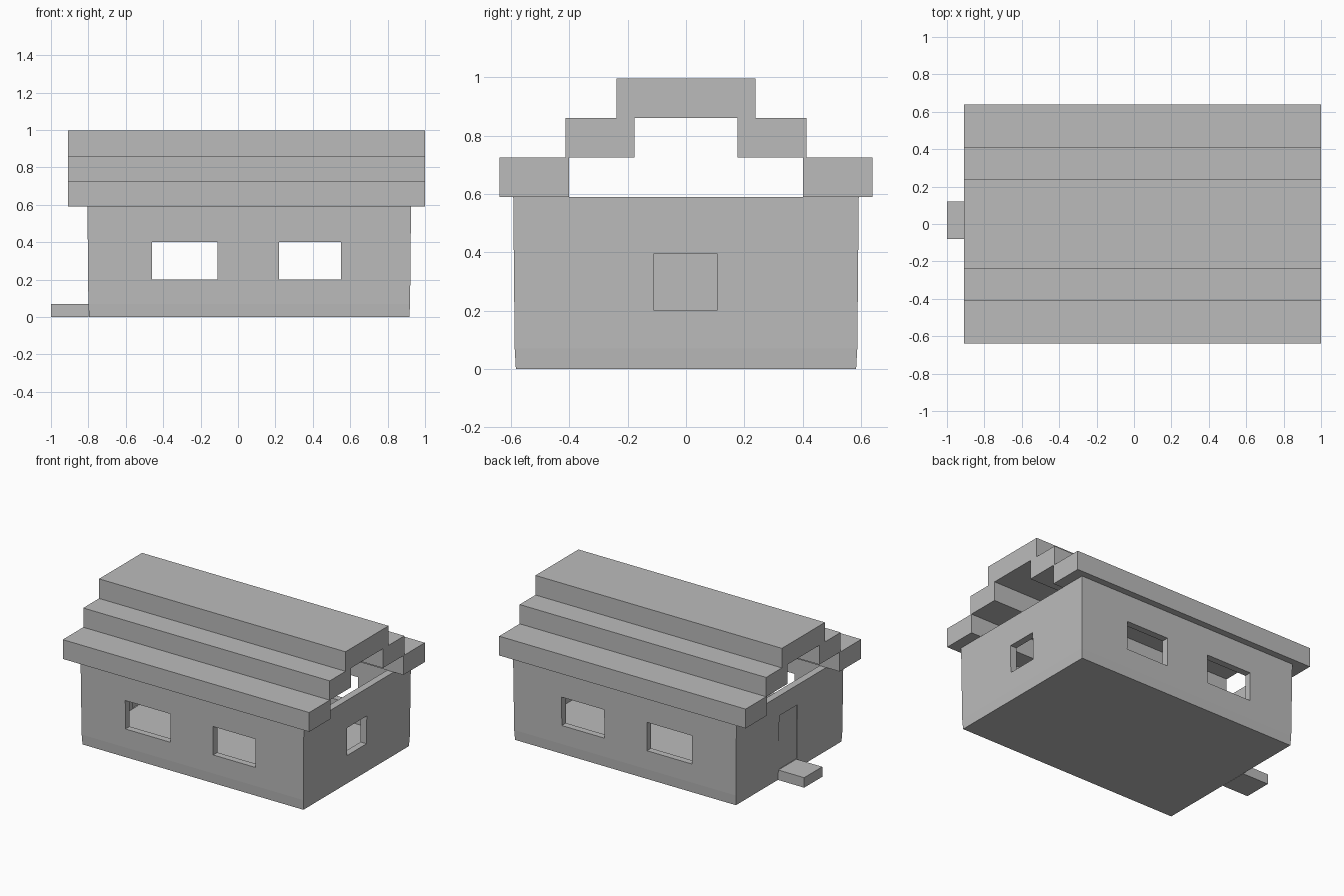
import bpy, bmesh

if "Cube" in bpy.data.objects:
    bpy.data.objects.remove(bpy.data.objects["Cube"])

# Single plain material
grey = bpy.data.materials.new("plain_grey")
grey.use_nodes = True
colour = (0.5, 0.5, 0.5, 1)
grey.diffuse_color = colour
grey.node_tree.nodes["Principled BSDF"].inputs["Base Color"].default_value = colour


def finish(name, bm):
    bmesh.ops.recalc_face_normals(bm, faces=bm.faces)
    mesh = bpy.data.meshes.new(name)
    bm.to_mesh(mesh)
    bm.free()
    mesh.materials.append(grey)
    obj = bpy.data.objects.new(name, mesh)
    bpy.context.collection.objects.link(obj)
    return obj


def box(name, x, y, z):
    bm = bmesh.new()
    bmesh.ops.create_cube(bm, size=1)
    for v in bm.verts:
        v.co = [a[0] + (c + 0.5) * (a[1] - a[0]) for a, c in zip((x, y, z), v.co)]
    return finish(name, bm)


# Wall shell: rectangular rings run up the outside, over the rim and down to the floor
CENTRE, HALF_X, HALF_Y = 0.06, 0.865, 0.593
WALL, FLOOR, EAVES = 0.05, 0.07, 0.59
bm = bmesh.new()
rings = []
for inset, z in ((0.009, 0), (0.005, FLOOR), (0, EAVES), (WALL, EAVES), (WALL, FLOOR)):
    hx, hy = HALF_X - inset, HALF_Y - inset
    rings.append([bm.verts.new((CENTRE + sx * hx, sy * hy, z))
                  for sx, sy in ((-1, -1), (1, -1), (1, 1), (-1, 1))])
for low, high in zip(rings, rings[1:]):
    for i in range(4):
        j = (i + 1) % 4
        bm.faces.new((low[i], low[j], high[j], high[i]))
bm.faces.new(rings[0])
bm.faces.new(rings[-1])
walls = finish("walls", bm)

# Openings: two windows through front and back, one end window, one doorway
DOOR_Y, DOOR_Z = (-0.085, 0.115), (FLOOR, 0.45)
cutters = [
    box("window_cutter", (-0.46, -0.11), (-0.8, 0.8), (0.2, 0.4)),
    box("window_cutter", (0.22, 0.55), (-0.8, 0.8), (0.2, 0.4)),
    box("end_window_cutter", (0.8, 1.1), (-0.11, 0.107), (0.2, 0.395)),
    box("door_cutter", (-0.9, -0.7), DOOR_Y, (FLOOR + 0.002, DOOR_Z[1])),
]
bpy.context.view_layer.objects.active = walls
for cutter in cutters:
    cutter.hide_render = True
    cut = walls.modifiers.new("opening", 'BOOLEAN')
    cut.operation = 'DIFFERENCE'
    cut.solver = 'EXACT'
    cut.object = cutter
    bpy.ops.object.modifier_apply(modifier=cut.name)
    bpy.data.objects.remove(cutter)

# Door panel set just inside its opening, and the doorstep
box("door", (-0.797, -0.76), DOOR_Y, DOOR_Z)
box("doorstep", (-1.0, -0.798), (-0.08, 0.12), (0, FLOOR))

# Stepped roof, open at both gable ends
ROOF_X = (-0.91, 1.0)
box("roof_ridge", ROOF_X, (-0.238, 0.238), (0.86, 0.997))
for side, sign in (("front", -1), ("back", 1)):
    for tier, inner, outer, z in (("middle", 0.176, 0.413, (0.725, 0.86)),
                                  ("eave", 0.402, 0.64, (EAVES, 0.725))):
        box(f"roof_{tier}_{side}", ROOF_X, sorted((sign * inner, sign * outer)), z)
